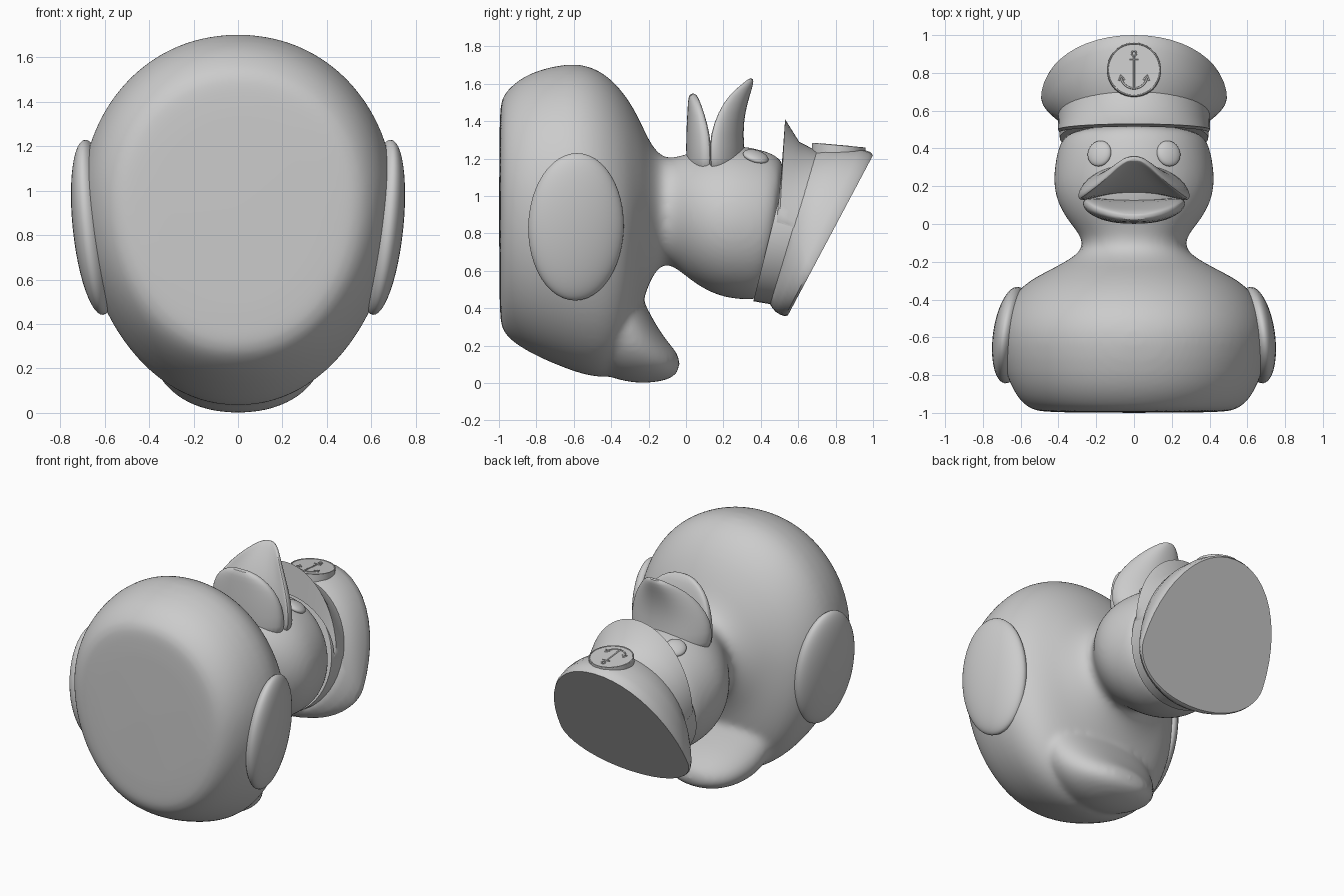
import bpy, bmesh
from math import sin, cos, pi, radians, copysign
from mathutils import Vector

if "Cube" in bpy.data.objects:
    bpy.data.objects.remove(bpy.data.objects["Cube"])

grey = bpy.data.materials.new("plain grey")
grey.use_nodes = True
grey.diffuse_color = (0.6, 0.6, 0.6, 1)
grey.node_tree.nodes["Principled BSDF"].inputs["Base Color"].default_value = (0.6, 0.6, 0.6, 1)


def smooth(ob, angle=40):
    bpy.ops.object.select_all(action='DESELECT')
    ob.select_set(True)
    bpy.context.view_layer.objects.active = ob
    bpy.ops.object.shade_smooth_by_angle(angle=radians(angle))


def power(v, e):
    return copysign(abs(v) ** e, v)


def ring(y0, z0, y1, z1, hw, f=0.55, n=48):
    """Egg-shaped loop from its low end to its high end, widest at fraction f."""
    pts = []
    for i in range(n):
        a = 2 * pi * i / n
        t = f + ((1 - f) if cos(a) > 0 else f) * cos(a)
        pts.append(Vector((hw * power(sin(a), .96), y0 + (y1 - y0) * t, z0 + (z1 - z0) * t)))
    return pts


def upright(rows, f):
    return [ring(y, lo, y, hi, hw, f) for y, lo, hi, hw in rows]


def loft_into(bm, rings):
    loops = [[bm.verts.new(p) for p in r] for r in rings]
    n = len(loops[0])
    for a, b in zip(loops, loops[1:]):
        for i in range(n):
            j = (i + 1) % n
            bm.faces.new((a[i], a[j], b[j], b[i]))
    bm.faces.new(loops[0][::-1])
    bm.faces.new(loops[-1])


def build(name, *lofts, subsurf=0):
    bm = bmesh.new()
    for rings in lofts:
        loft_into(bm, rings)
    bmesh.ops.recalc_face_normals(bm, faces=bm.faces)
    mesh = bpy.data.meshes.new(name)
    bm.to_mesh(mesh)
    bm.free()
    mesh.materials.append(grey)
    ob = bpy.data.objects.new(name, mesh)
    bpy.context.collection.objects.link(ob)
    smooth(ob)
    if subsurf:
        ob.modifiers.new("round", 'SUBSURF').levels = subsurf
        ob.modifiers["round"].render_levels = subsurf
    return ob


# Body, neck and head, stacked from the flat base upward
torso = upright([
    (-1.0, .355, 1.45, .475), (-.985, .285, 1.53, .54), (-.95, .24, 1.57, .59),
    (-.9, .2, 1.62, .63), (-.8, .14, 1.675, .68), (-.62, .065, 1.715, .715),
    (-.5, .03, 1.695, .7), (-.4, .025, 1.63, .655), (-.32, .09, 1.535, .585),
    (-.27, .24, 1.45, .5), (-.235, .42, 1.38, .43)], .545)
head = upright([
    (-.2, .53, 1.3, .365), (-.15, .62, 1.225, .285), (-.1, .64, 1.2, .265),
    (-.04, .605, 1.21, .3), (.03, .545, 1.235, .36), (.12, .487, 1.257, .41),
    (.22, .452, 1.273, .43), (.34, .442, 1.263, .417)], .5)
head += [ring(.4, .45, .47, 1.23, .392, .5), ring(.44, .48, .56, 1.17, .35, .5)]

# Tail lobe, fused to the body by the remesh
tail = upright([
    (-.6, .15, 1.0, .35), (-.45, .04, .8, .4), (-.32, .005, .64, .42),
    (-.23, -.003, .44, .36), (-.15, .005, .29, .29), (-.09, .02, .21, .22),
    (-.05, .045, .165, .14), (-.033, .08, .13, .06)], .5)
body = build("body_and_head", torso + head, tail, subsurf=1)
remesh = body.modifiers.new("fuse", 'REMESH')
remesh.mode, remesh.voxel_size, remesh.use_smooth_shade = 'VOXEL', 0.017, True
relax = body.modifiers.new("relax", 'SMOOTH')
relax.factor, relax.iterations = 0.5, 18


# Beak halves: curved, blunt-edged crescents stacked away from the face
def beak_section(z, yc, h, w, bend, n=32):
    angles = [2 * pi * i / n for i in range(n)]
    return [Vector((w * power(cos(a), .8), yc + h * power(sin(a), .75) - bend * cos(a) ** 2, z))
            for a in angles]


upper = [(1.08, .24, .08, .27, .08), (1.2, .24, .08, .3, .09), (1.33, .24, .065, .295, .095),
         (1.45, .272, .045, .235, .09), (1.54, .31, .033, .16, .075),
         (1.6, .338, .023, .09, .03), (1.63, .349, .012, .035, .005)]
lower = [(1.08, .07, .065, .26, -.04), (1.2, .065, .065, .275, -.045), (1.33, .06, .06, .265, -.045),
         (1.44, .05, .043, .22, -.03), (1.51, .042, .032, .15, -.015),
         (1.55, .035, .016, .06, -.005)]
build("upper_beak", [beak_section(*s) for s in upper], subsurf=1)
build("lower_beak", [beak_section(*s) for s in lower], subsurf=1)


# Eyes and wings: flattened ellipsoids on both sides
def ellipsoid(name, loc, size, rot):
    bpy.ops.mesh.primitive_uv_sphere_add(segments=40, ring_count=24, location=loc, rotation=rot)
    ob = bpy.context.object
    ob.name, ob.scale = name, size
    ob.data.materials.append(grey)
    smooth(ob)


for s, side in ((1, "left"), (-1, "right")):
    ellipsoid(side + "_eye", (s * .183, .373, 1.21), (.066, .07, .028),
              (radians(-16), s * radians(22), 0))
    ellipsoid(side + "_wing", (s * .648, -.588, .835), (.09, .258, .396),
              (0, s * radians(6), s * radians(8)))

# Cap: band round the head, then the flaring crown with its tilted flat top
band_low = ring(.36, .437, .55, 1.2, .393, .5)
band_top = ring(.46, .42, .7, 1.235, .398, .5)
build("cap_band", [band_low, band_top])
build("cap_crown", [
    ring(.45, .42, .69, 1.235, .395, .5), ring(.462, .4, .75, 1.252, .43, .46),
    ring(.48, .38, .84, 1.258, .463, .4), ring(.505, .365, .93, 1.253, .484, .33),
    ring(.53, .357, .985, 1.235, .492, .3), ring(.545, .362, 1.0, 1.218, .487, .29)])

# Cap visor: a wedge swept round the front half of the band
visor = []
for i in range(33):
    a = radians(-92 + 184 * i / 32)
    s, c = sin(a), max(cos(a), 0)
    root = Vector((.4 * s, .58 + .12 * c, .83 + .41 * c))
    tip = Vector((.403 * s, .5 + .03 * c, .87 + .54 * c))
    under = Vector((.395 * s, .485 + .03 * c, .86 + .34 * c))
    dip = root.lerp(tip, .5) - Vector((0, .01, .035)) * c
    visor.append([root, dip, tip, under])
build("cap_visor", visor)

# Badge disc with a raised rim and anchor
place, tilt = Vector((0, .815, 1.243)), (-.09, 0, 0)
bpy.ops.mesh.primitive_cylinder_add(vertices=64, radius=.143, depth=.05, location=place, rotation=tilt)
badge = bpy.context.object
badge.name = "badge"
badge.data.materials.append(grey)
smooth(badge)


def relief(name, paths, thick, closed=False):
    curve = bpy.data.curves.new(name, 'CURVE')
    curve.dimensions = '3D'
    curve.bevel_depth, curve.bevel_resolution = thick, 2
    curve.use_fill_caps = True
    for path in paths:
        sp = curve.splines.new('POLY')
        sp.points.add(len(path) - 1)
        sp.use_cyclic_u = closed
        for p, (x, y) in zip(sp.points, path):
            p.co = (x, y, .025, 1)
    curve.materials.append(grey)
    ob = bpy.data.objects.new(name, curve)
    ob.location, ob.rotation_euler = place, tilt
    bpy.context.collection.objects.link(ob)


def arc(cy, r, start, end, n=24):
    steps = [radians(start + (end - start) * i / n) for i in range(n + 1)]
    return [(r * cos(a), cy + r * sin(a)) for a in steps]


relief("badge_rim", [arc(0, .139, 0, 350, 40)], .004, True)
relief("anchor_ring", [arc(.086, .013, 0, 345)], .004, True)
flukes = [[(s * .05, -.055), (s * .07, -.03), (s * .08, -.06)] for s in (1, -1)]
relief("anchor", [[(0, .073), (0, -.1)], [(-.025, .055), (.025, .055)],
                  arc(-.03, .07, 185, 355)] + flukes, .005)
